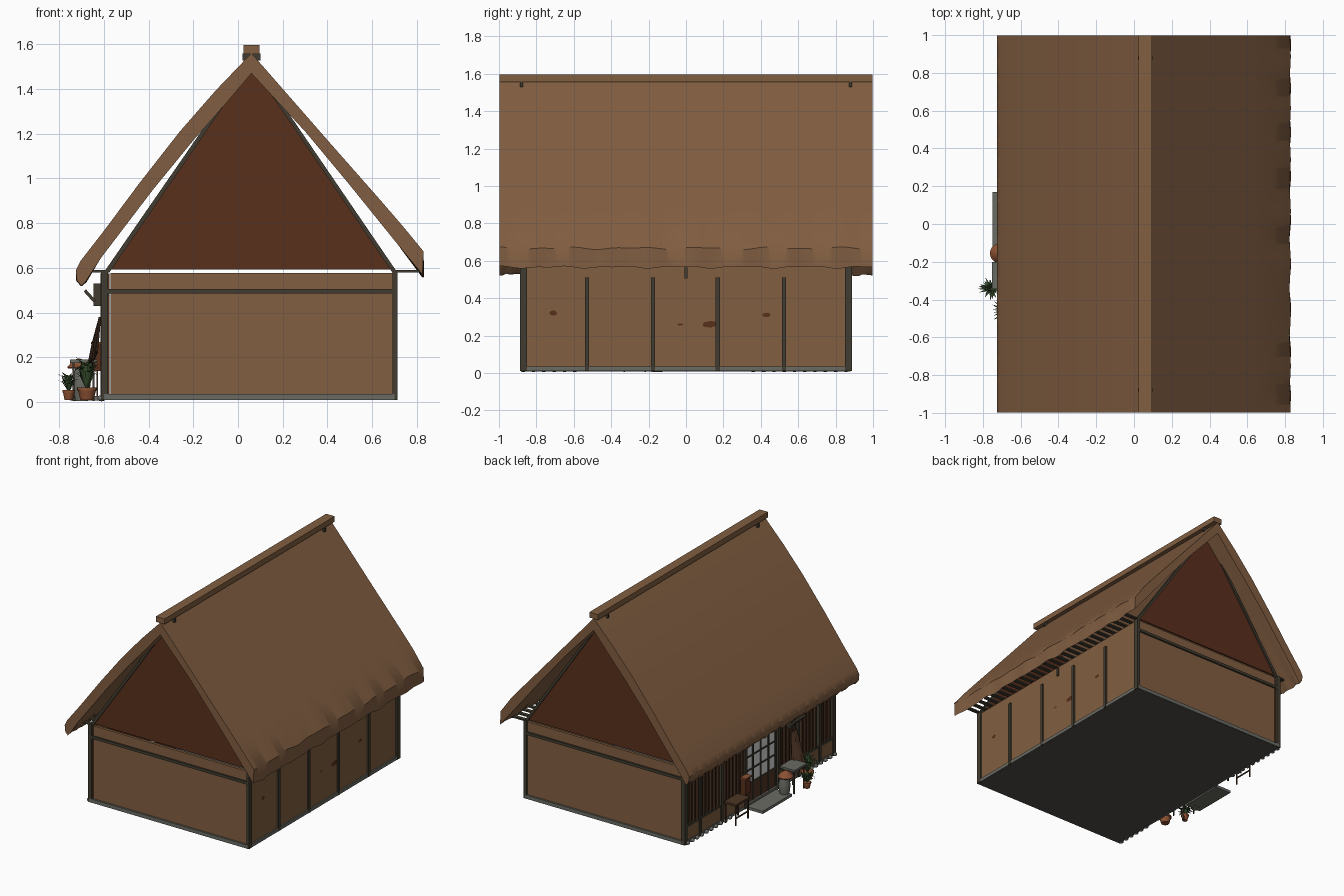
import bpy, bmesh, math, random
from mathutils import Vector, Matrix

if "Cube" in bpy.data.objects:
    bpy.data.objects.remove(bpy.data.objects["Cube"])
random.seed(4)

def mat(name, r, g, b):
    m = bpy.data.materials.new(name)
    m.diffuse_color = tuple((c / 255) ** 2.2 for c in (r, g, b)) + (1,)
    m.use_nodes = True
    m.node_tree.nodes["Principled BSDF"].inputs["Base Color"].default_value = m.diffuse_color
    return m

THATCH = mat("thatch", 128, 94, 67)
WALL = mat("clay wall", 129, 95, 67)
TIMBER = mat("dark timber", 68, 63, 52)
RED = mat("red brown board", 90, 51, 34)
STONE = mat("grey stone", 106, 106, 100)
LATTICE = mat("lattice wood", 78, 56, 41)
PAPER = mat("white paper", 215, 218, 215)
LEAF = mat("leaf green", 60, 82, 50)
CLAY = mat("terracotta", 138, 82, 54)
FLOOR = mat("dark floor", 80, 78, 74)

def finish(name, bm, m, smooth=None):
    bmesh.ops.recalc_face_normals(bm, faces=bm.faces[:])
    me = bpy.data.meshes.new(name)
    bm.to_mesh(me)
    bm.free()
    me.materials.append(m)
    if smooth:
        for p in me.polygons:
            p.use_smooth = True
        me.set_sharp_from_angle(angle=math.radians(smooth))
    ob = bpy.data.objects.new(name, me)
    bpy.context.collection.objects.link(ob)
    return ob

def boxes(name, m, items):
    """Each item: x0, x1, y0, y1, z0, z1"""
    bm = bmesh.new()
    for x0, x1, y0, y1, z0, z1 in items:
        mx = Matrix.Translation(((x0 + x1) / 2, (y0 + y1) / 2, (z0 + z1) / 2)) @ \
            Matrix.Diagonal((x1 - x0, y1 - y0, z1 - z0, 1))
        bmesh.ops.create_cube(bm, size=1, matrix=mx)
    return finish(name, bm, m)

def prism(name, m, pts, y0, y1):
    bm = bmesh.new()
    a = bm.faces.new([bm.verts.new((x, y0, z)) for x, z in pts])
    r = bmesh.ops.extrude_face_region(bm, geom=[a])
    for v in r["geom"]:
        if isinstance(v, bmesh.types.BMVert):
            v.co.y = y1
    return finish(name, bm, m)

def lathe(name, m, cx, cy, prof, n=20):
    bm = bmesh.new()
    rings = [[bm.verts.new((cx + r * math.cos(2 * math.pi * i / n), cy + r * math.sin(2 * math.pi * i / n), z))
              for i in range(n)] for r, z in prof]
    for a, b in zip(rings, rings[1:]):
        for i in range(n):
            bm.faces.new((a[i], a[(i + 1) % n], b[(i + 1) % n], b[i]))
    bm.faces.new(rings[0])
    bm.faces.new(rings[-1])
    return finish(name, bm, m, 40)

# Thatch slopes: a section swept along y, with an uneven eave
def slope(name, prof, wave, n=110):
    bm = bmesh.new()
    rows = []
    for i in range(n + 1):
        y = -0.998 + 1.996 * i / n
        rows.append([bm.verts.new((x + wave(k, y)[0], y, z + wave(k, y)[1])) for k, (x, z) in enumerate(prof)])
    for a, b in zip(rows, rows[1:]):
        for k in range(len(prof)):
            j = (k + 1) % len(prof)
            bm.faces.new((a[k], a[j], b[j], b[k]))
    bm.faces.new(rows[0])
    bm.faces.new(rows[-1])
    return finish(name, bm, THATCH, 35)

def wave_right(k, y):
    if k == 5:
        return (-0.003 + 0.003 * math.sin(23 * y), 0.004 * math.sin(17 * y) + 0.003 * math.sin(31 * y + 1) - 0.008)
    if k == 6:
        return (-0.003 + 0.004 * math.sin(27 * y + 1), 0.004 * math.sin(19 * y + 2) + 0.003 * math.sin(37 * y))
    return (0, 0)

def wave_left(k, y):
    if k in (7, 8, 9):
        return (0.003 * math.sin(60 * y), random.uniform(-0.004, 0.01))
    return (0, 0)

slope("right_thatch", [(.06, 1.56), (.23, 1.366), (.41, 1.16), (.634, .906), (.74, .783), (.83, .675), (.83, .565),
                       (.71, .71), (.5, .97), (.3, 1.21), (.06, 1.47)], wave_right)
slope("left_thatch", [(.06, 1.56), (-.1, 1.393), (-.26, 1.21), (-.44, .98), (-.6, .765), (-.705, .63), (-.725, .59),
                      (-.72, .545), (-.70, .522), (-.68, .54), (-.616, .64), (-.38, .95), (-.2, 1.17),
                      (-.05, 1.34), (.06, 1.47)], wave_left)
boxes("ridge_cap", WALL, [(.025, .095, -.998, .998, 1.557, 1.597)])
boxes("ridge_pegs", TIMBER, [(.02, .1, y - .008, y + .008, 1.528, 1.558) for y in (-.88, .88)])

# Gables with their rafters
for s, e in ((-1, "front"), (1, "back")):
    prism(e + "_gable", RED, [(-.58, .593), (.70, .593), (.06, 1.51)], s * .86, s * .872)
    prism(e + "_rafter_left", TIMBER, [(-.6, .58), (-.575, .58), (.06, 1.505), (.06, 1.535)], s * .855, s * .882)
    prism(e + "_rafter_right", TIMBER, [(.712, .58), (.69, .58), (.06, 1.505), (.06, 1.535)], s * .855, s * .882)
    lo, hi = sorted((s * .855, s * .875))
    boxes(e + "_wall", WALL, [(-.57, .695, lo, hi, .03, .577)])
    lo, hi = sorted((s * .85, s * .888))
    boxes(e + "_beam", TIMBER, [(-.6, .7, lo, hi, .485, .505)])
    boxes(e + "_sill", STONE, [(-.6, .7, lo, hi, .01, .037)])
    boxes(e + "_corner_posts", TIMBER, [(-.612, -.58, lo, hi, .01, .59), (.69, .712, lo, hi, .01, .59)])

# Floor, right wall with posts and exposed patches
boxes("floor", FLOOR, [(-.6, .7, -.88, .88, .009, .02)])
boxes("right_wall", WALL, [(.685, .7, -.87, .87, .03, .577)])
boxes("right_sill", STONE, [(.68, .71, -.88, .88, .01, .035)])
boxes("right_posts", TIMBER, [(.69, .712, y - .011, y + .011, .01, .51) for y in (-.53, -.176, .17, .524)])
boxes("right_peg", TIMBER, [(.69, .712, -.008, .008, .505, .565)])
bm = bmesh.new()
for y, z, w, h in ((-.71, .32, .021, .014), (-.03, .26, .016, .006), (.125, .26, .042, .018), (.43, .31, .023, .013)):
    n = 14
    f = bm.faces.new([bm.verts.new((.703, y + w * random.uniform(.8, 1.1) * math.cos(2 * math.pi * i / n),
                                    z + h * random.uniform(.8, 1.1) * math.sin(2 * math.pi * i / n)))
                      for i in range(n)])
finish("wall_patches", bm, RED)

# Eave slats
ys = [-.87 + 1.74 * i / 27 for i in range(28)]
boxes("right_eave_slats", TIMBER, [(.69, .812, y - .014, y + .014, .58, .59) for y in ys])
boxes("left_eave_slats", TIMBER, [(-.655, -.58, y - .014, y + .014, .58, .59) for y in ys])

# Left facade: boards, lattice windows, paper doors
ends = ((-.87, -.22), (.17, .87))
boxes("facade_boards", RED, [(-.592, -.575, a, b, .03, .575) for a, b in ends])
boxes("facade_low_panels", WALL, [(-.607, -.58, a, b, .035, .13) for a, b in ends])
boxes("facade_upper_wall", WALL, [(-.594, -.575, -.87, .87, .495, .575)])
boxes("facade_sill", STONE, [(-.61, -.57, -.88, .88, .01, .035)])
boxes("facade_posts", TIMBER, [(-.614, -.575, y - .013, y + .013, .01, .575) for y in (-.7, -.45, -.22, .17, .45, .7)])
boxes("facade_rails", TIMBER, [(-.608, -.575, -.88, .88, .475, .495)] +
      [(-.609, -.58, a, b, .13, .145) for a, b in ends])
boxes("lattice", LATTICE, [(-.606, -.59, y - .007, y + .007, .035, .48)
                           for y in [-.86 + .04 * i for i in range(16)] + [.2 + .04 * i for i in range(17)]])
boxes("door_paper", PAPER, [(-.592, -.586, -.21, .16, .17, .475)])
boxes("door_boards", LATTICE, [(-.596, -.58, -.21, .16, .035, .17)])
boxes("door_grid", TIMBER, [(-.6, -.588, y - .005, y + .005, .035, .475) for y in (-.2, -.115, -.025, .065, .15)] +
      [(-.6, -.588, -.21, .16, z - .004, z + .004) for z in (.17, .27, .37)])
boxes("sign_board", TIMBER, [(-.645, -.61, -.35, -.31, .43, .53)])
prism("awning_stick", TIMBER, [(-.69, .495), (-.68, .505), (-.635, .455), (-.645, .445)], -.42, -.3)

# Foundation stones along the facade
bm = bmesh.new()
for y in [-.87 + .055 * i for i in range(6)] + [.36 + .055 * i for i in range(10)]:
    bmesh.ops.create_uvsphere(bm, u_segments=10, v_segments=6, radius=1, matrix=Matrix.Translation((-.61, y, .018)) @
                              Matrix.Diagonal((.02, .016, .014, 1)))
finish("foundation_stones", bm, STONE, 60)

# Things in front of the house
boxes("door_step", STONE, [(-.75, -.62, -.17, .17, .008, .028)])
boxes("stool", LATTICE, [(-.72, -.62, .28, .44, .155, .17)] +
      [(x, x + .008, y, y + .008, .01, .155) for x in (-.715, -.633) for y in (.285, .427)] +
      [(-.715, -.707, .285, .435, .06, .068)])
boxes("bench", STONE, [(-.752, -.63, -.345, -.2, .175, .19)])
boxes("bench_legs", TIMBER, [(x, x + .009, y, y + .009, .005, .175) for x in (-.74, -.65) for y in (-.335, -.222)])
boxes("letter_box", RED, [(-.65, -.61, .17, .23, .14, .26)])
boxes("letter_box_lid", CLAY, [(-.657, -.61, .165, .235, .26, .268)])
lathe("stone_pot", STONE, -.7, -.155, [(.03, .005), (.036, .04), (.042, .09), (.032, .13), (.028, .15)])
lathe("straw_hat", CLAY, -.71, -.155, [(.05, .15), (.053, .156), (.035, .178), (.012, .193), (.002, .195)])

# Hanging straw cape
bm = bmesh.new()
for i in range(70):
    y = random.uniform(-.43, -.33)
    t = random.uniform(0, 1)
    top = Vector((-.615 - .035 * t, y * .6 - .152, .39 - .13 * t))
    bot = top + Vector((-.025 * t - .012, (y + .38) * .6, -.16))
    w = Vector((.005, .007, 0))
    bm.faces.new([bm.verts.new(p) for p in (top - w, top + w, bot + w, bot)])
finish("straw_cape", bm, LATTICE)

# Potted plants
def plant(name, cx, cy, r, h, top, spread, n):
    lathe(name + "_pot", CLAY, cx, cy, [(r * .65, .01), (r * .9, h * .8), (r, h * .8), (r, h), (r * .8, h)], 16)
    bm = bmesh.new()
    for i in range(n):
        a = random.uniform(0, 2 * math.pi)
        d = Vector((math.cos(a), math.sin(a), 0))
        s = Vector((-d.y, d.x, 0)) * .006
        out, up = spread * random.uniform(.4, 1), (top - h) * random.uniform(.5, 1)
        b = Vector((cx, cy, h - .01))
        m1 = b + d * out * .45 + Vector((0, 0, up * .85))
        tip = b + d * out + Vector((0, 0, up * random.uniform(.6, 1.05)))
        v = [bm.verts.new(p) for p in (b - s * .4, b + s * .4, m1 + s, m1 - s, tip)]
        bm.faces.new((v[0], v[1], v[2], v[3]))
        bm.faces.new((v[3], v[2], v[4]))
    finish(name + "_leaves", bm, LEAF)

plant("small_plant", -.757, -.34, .028, .055, .15, .07, 45)
plant("large_plant", -.675, -.46, .045, .065, .21, .085, 80)
